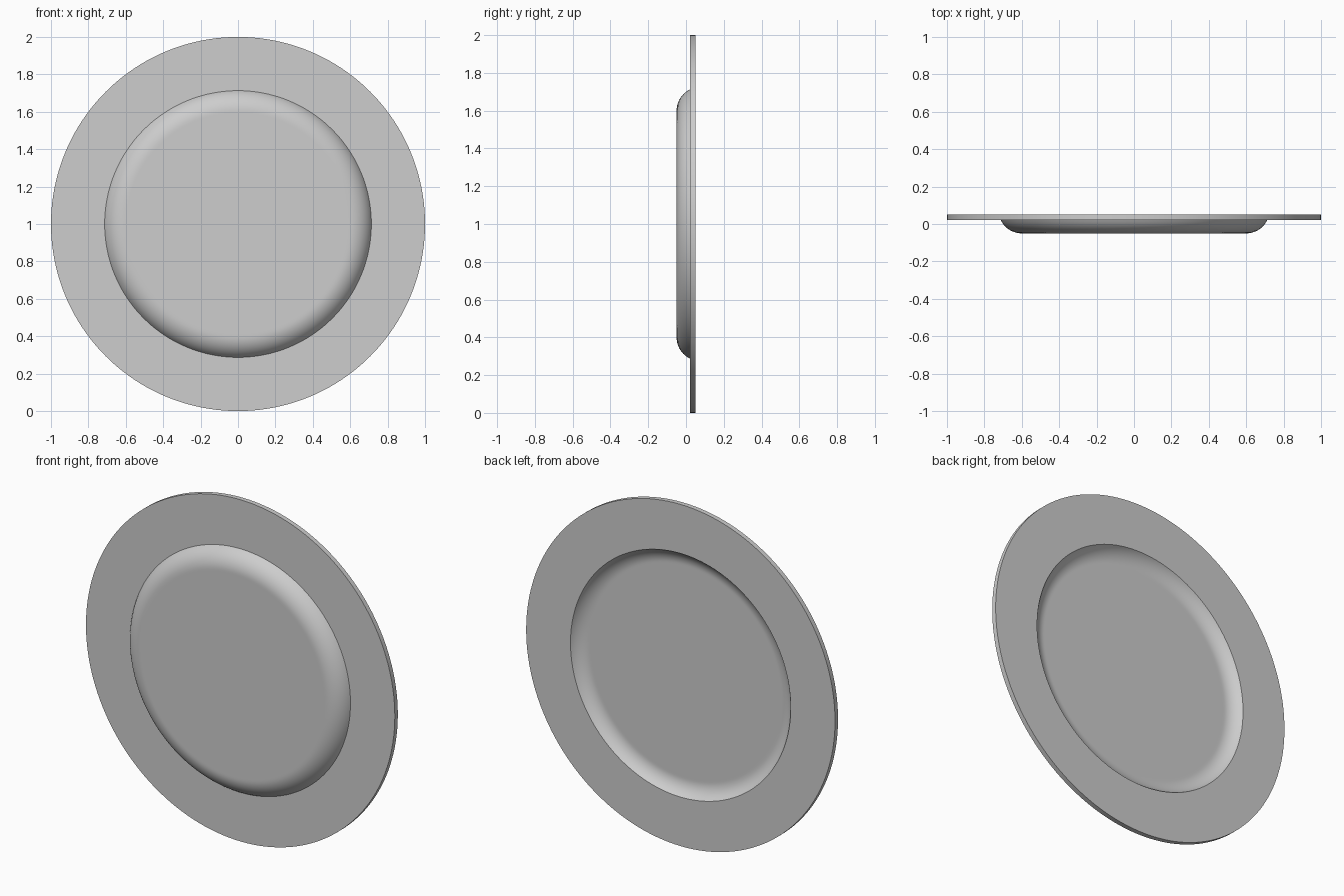
import bpy
import bmesh
from math import sin, cos, atan, radians, tau
from mathutils import Vector

cube = bpy.data.objects.get("Cube")
if cube:
    bpy.data.objects.remove(cube, do_unlink=True)

OUTER, WELL = 1.0, 0.713               # radii of the rim and of the well opening
FRONT, BACK, RIM = -0.05, 0.05, 0.028  # front and back planes, rim thickness
FLOOR = 0.0                            # well floor seen from the back
SEGMENTS, STEPS = 160, 12


def well_curve(flat, y_base, y_edge):
    """Flat base rounding up to the well opening, as (radius, y) points."""
    run, rise = WELL - flat, y_edge - y_base
    angle = 2 * atan(rise / run)
    r = run / sin(angle)
    arc = [(flat + r * sin(angle * i / STEPS), y_base + r * (1 - cos(angle * i / STEPS)))
           for i in range(STEPS + 1)]
    return [(0, y_base), (flat - 0.01, y_base)] + arc


# Closed cross-section: front surface outward, then back surface inward
profile = (well_curve(0.60, FRONT, BACK - RIM) + [(OUTER, BACK - RIM), (OUTER, BACK)]
           + well_curve(0.625, FLOOR, BACK)[::-1])

# Turn the cross-section around the front-to-back axis
bm = bmesh.new()
verts = [bm.verts.new((r, y, 1)) for r, y in profile]
edges = [bm.edges.new(pair) for pair in zip(verts, verts[1:])]
bmesh.ops.spin(bm, geom=verts + edges, cent=Vector((0, 0, 1)), axis=Vector((0, 1, 0)),
               angle=tau, steps=SEGMENTS, use_duplicate=False)
bmesh.ops.remove_doubles(bm, verts=bm.verts, dist=0.0001)
bmesh.ops.recalc_face_normals(bm, faces=bm.faces)
mesh = bpy.data.meshes.new("plate")
bm.to_mesh(mesh)
bm.free()

plate = bpy.data.objects.new("plate", mesh)
bpy.context.collection.objects.link(plate)

# Plain grey finish
GREY = (0.61, 0.61, 0.61, 1)
grey = bpy.data.materials.new("grey")
grey.use_nodes = True
grey.diffuse_color = GREY
grey.node_tree.nodes["Principled BSDF"].inputs["Base Color"].default_value = GREY
mesh.materials.append(grey)

# Smooth curve with crisp rim edges
bpy.ops.object.select_all(action="DESELECT")
plate.select_set(True)
bpy.context.view_layer.objects.active = plate
bpy.ops.object.shade_smooth_by_angle(angle=radians(30))
